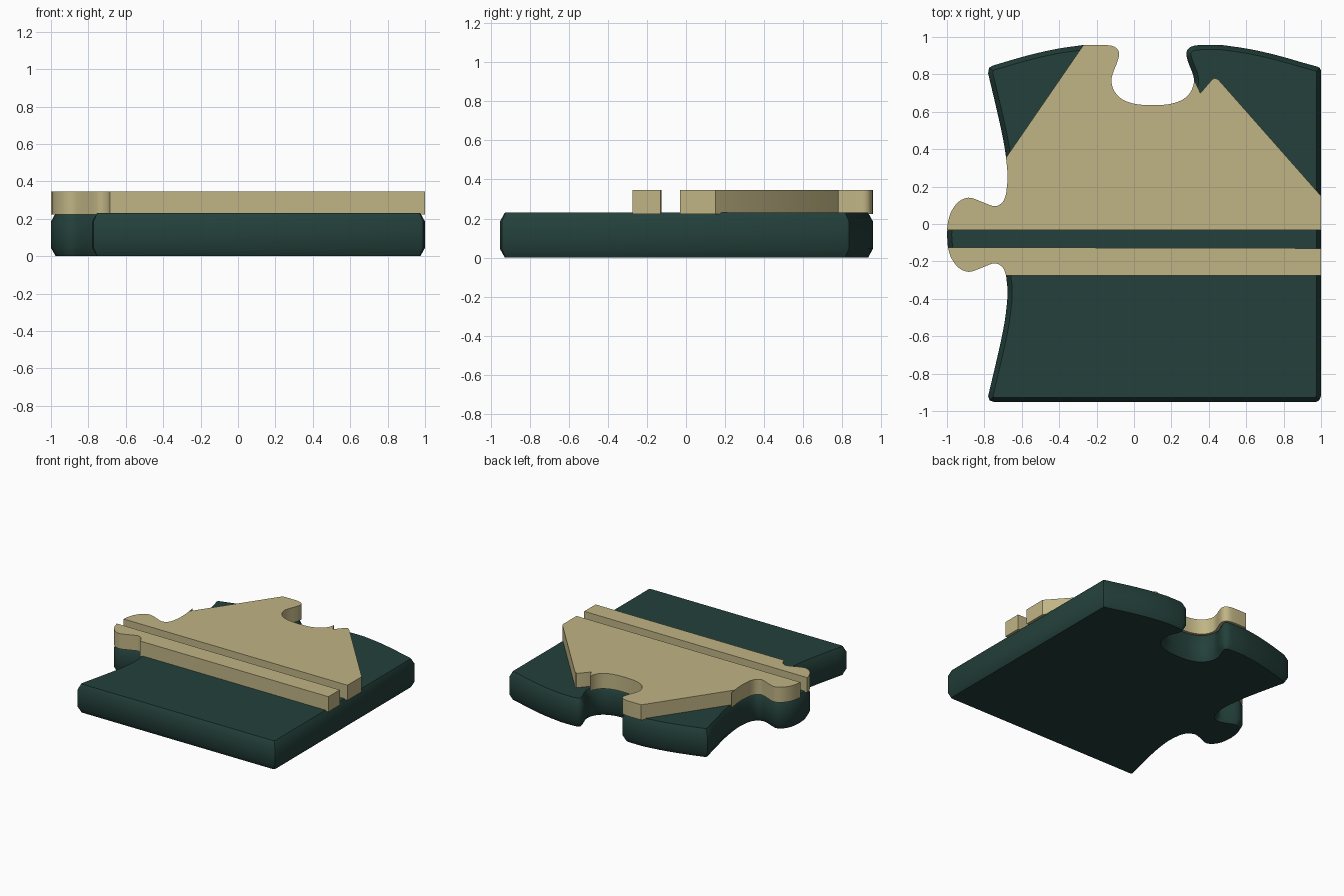
import bpy, bmesh, math
from mathutils import Vector

if "Cube" in bpy.data.objects:
    bpy.data.objects.remove(bpy.data.objects["Cube"])


def material(name, rgb):
    m = bpy.data.materials.new(name)
    m.diffuse_color = (*rgb, 1)
    m.use_nodes = True
    m.node_tree.nodes["Principled BSDF"].inputs["Base Color"].default_value = m.diffuse_color
    return m


GREEN = material("dark green", (0.017, 0.051, 0.043))
TAN = material("tan", (0.53, 0.46, 0.235))


def smooth(pts, n=3):
    """Catmull-Rom curve through the points."""
    p = [Vector(q) for q in pts]
    p = [2 * p[0] - p[1]] + p + [2 * p[-1] - p[-2]]
    out = []
    for a, b, c, d in zip(p, p[1:], p[2:], p[3:]):
        for i in range(n):
            t = i / n
            out.append(0.5 * (2 * b + (c - a) * t + (2 * a - 5 * b + 4 * c - d) * t * t
                              + (3 * b - a - 3 * c + d) * t ** 3))
    return out + [p[-2]]


def flip_y(pts):
    return [Vector((p[0], -0.115 - p[1])) for p in reversed(pts)]


def flip_x(pts):
    return [Vector((0.2 - p[0], p[1])) for p in reversed(pts)]


def inset(pts, d):
    """Move a clockwise outline inwards by d."""
    out = []
    for i, p in enumerate(pts):
        a = (p - pts[i - 1]).normalized()
        b = (pts[(i + 1) % len(pts)] - p).normalized()
        na, nb = Vector((a.y, -a.x)), Vector((b.y, -b.x))
        n = (na + nb).normalized()
        out.append(p + n * d / max(n.dot(na), 0.5))
    return out


def slab(name, outline, levels, mat):
    """Stack rings of (z, inset) over a clockwise outline and cap the ends."""
    pts = []
    for p in map(Vector, outline):
        if not pts or (p - pts[-1]).length > 0.002:
            pts.append(p)
    bm = bmesh.new()
    rings = [[bm.verts.new((p.x, p.y, z)) for p in (inset(pts, d) if d else pts)]
             for z, d in levels]
    for lo, hi in zip(rings, rings[1:]):
        for i in range(len(pts)):
            bm.faces.new((lo[i - 1], hi[i - 1], hi[i], lo[i]))
    bm.faces.new(rings[0])
    bm.faces.new(rings[-1][::-1])
    bmesh.ops.recalc_face_normals(bm, faces=bm.faces)
    me = bpy.data.meshes.new(name)
    bm.to_mesh(me)
    bm.free()
    me.materials.append(mat)
    ob = bpy.data.objects.new(name, me)
    bpy.context.collection.objects.link(ob)
    bpy.ops.object.select_all(action='DESELECT')
    ob.select_set(True)
    bpy.context.view_layer.objects.active = ob
    bpy.ops.object.shade_smooth_by_angle(angle=math.radians(32))


# Outline pieces: curved left edge, tab half, socket half
left_edge = smooth([(-0.78, -0.92), (-0.735, -0.73), (-0.70, -0.57),
                    (-0.682, -0.45), (-0.676, -0.36), (-0.684, -0.275)])
tab_half = smooth([(-0.684, -0.275), (-0.70, -0.235), (-0.735, -0.211), (-0.775, -0.218),
                   (-0.865, -0.253), (-0.91, -0.25), (-0.95, -0.222), (-0.98, -0.175),
                   (-0.995, -0.125)])
tab_top = flip_y(tab_half)
socket_half = smooth([(-0.27, 0.957), (-0.16, 0.957), (-0.105, 0.948), (-0.08, 0.918),
                      (-0.088, 0.87), (-0.115, 0.80), (-0.12, 0.755), (-0.102, 0.705),
                      (-0.06, 0.665), (0.01, 0.641), (0.10, 0.635)])
socket_right = flip_x(socket_half)
top_left = smooth([(-0.755, 0.847), (-0.58, 0.898), (-0.42, 0.935), (-0.27, 0.957)])
top_right = flip_x(top_left)[:-1] + [Vector((0.975, 0.843))]

# Base plate with chamfered rims
tip = [(-1.0, -0.0575)]
outline = ([(-0.745, -0.953), (-0.772, -0.943)] + left_edge + tab_half + tip + tab_top
           + flip_y(left_edge) + [(-0.775, 0.835)] + top_left + socket_half
           + socket_right + top_right
           + [(0.993, 0.835), (1, 0.82), (1, -0.92), (0.99, -0.943), (0.97, -0.953)])
slab("base_plate", outline,
     [(0, 0.025), (0.045, 0), (0.185, 0), (0.23, 0.025)], GREEN)

# Raised strip along the lower half of the tab
slab("raised_strip", tab_half + [(1, -0.13), (1, -0.275)],
     [(0.222, 0), (0.345, 0)], TAN)

# Raised panel running from the tab up around the socket
right_rim = [p for p in socket_right if p.y < 0.77]
slab("raised_panel",
     [(-1, -0.032)] + tab_top + flip_y(left_edge[-10:]) [:9] + [(-0.684, 0.355)]
     + socket_half + right_rim
     + [(0.355, 0.70), (0.42, 0.775), (0.432, 0.78), (0.45, 0.773), (1, 0.15), (1, -0.032)],
     [(0.222, 0), (0.345, 0)], TAN)
